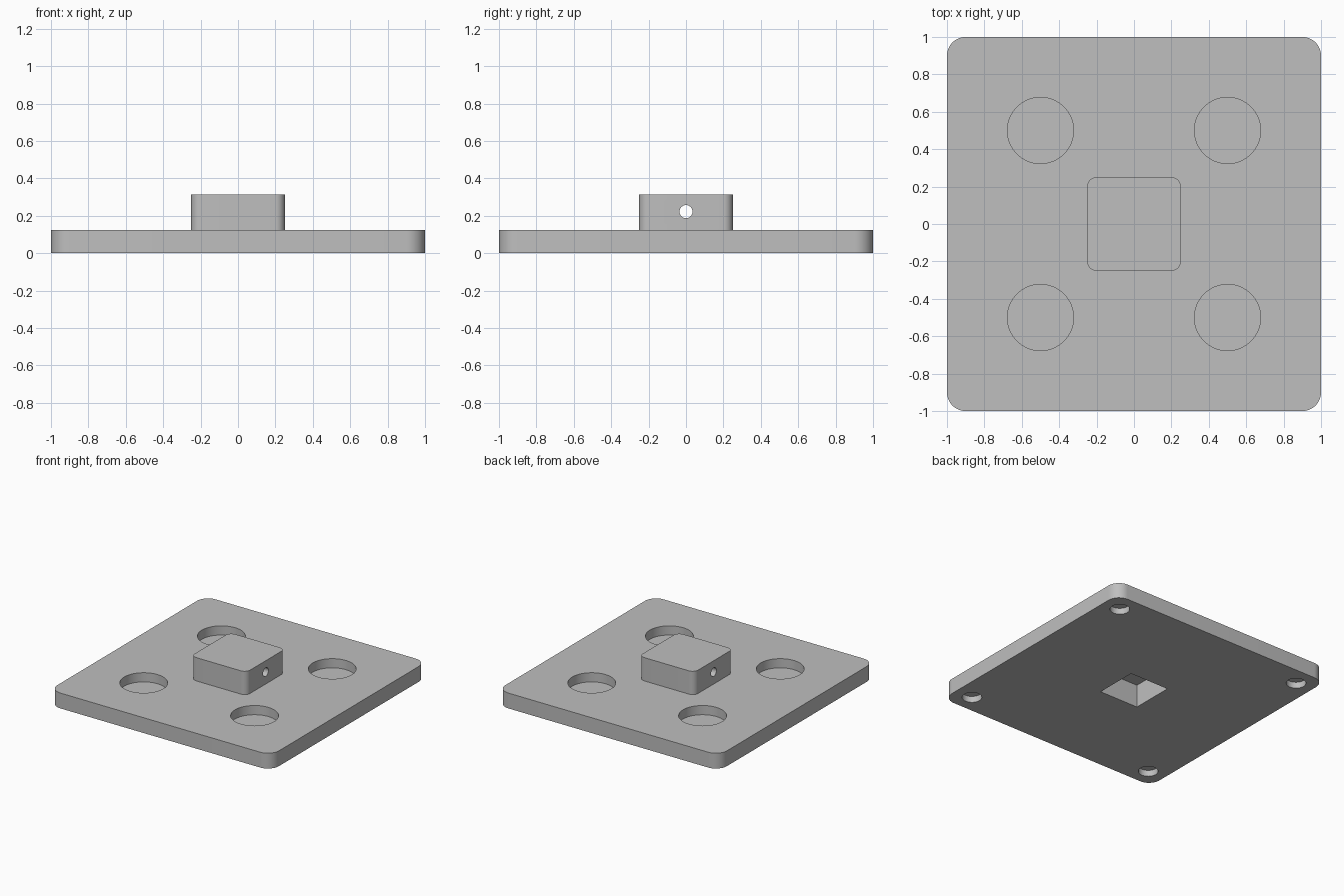
import bpy, bmesh
from math import cos, sin, pi
from mathutils import Matrix

if "Cube" in bpy.data.objects:
    bpy.data.objects.remove(bpy.data.objects["Cube"], do_unlink=True)

grey = bpy.data.materials.new("plain grey")
grey.use_nodes = True
grey.diffuse_color = (0.52, 0.52, 0.52, 1)
grey.node_tree.nodes["Principled BSDF"].inputs["Base Color"].default_value = grey.diffuse_color


def finish(name, bm):
    bmesh.ops.recalc_face_normals(bm, faces=bm.faces)
    mesh = bpy.data.meshes.new(name)
    bm.to_mesh(mesh)
    bm.free()
    mesh.materials.append(grey)
    obj = bpy.data.objects.new(name, mesh)
    bpy.context.collection.objects.link(obj)
    return obj


def rounded_block(name, half, radius, z0, z1, steps=12):
    """Square block with rounded upright edges."""
    bm = bmesh.new()
    ring = []
    for q, (sx, sy) in enumerate([(1, 1), (-1, 1), (-1, -1), (1, -1)]):
        for i in range(steps + 1):
            a = (q + i / steps) * pi / 2
            ring.append(bm.verts.new((sx * (half - radius) + radius * cos(a),
                                      sy * (half - radius) + radius * sin(a), z0)))
    base = bm.faces.new(ring)
    top = bmesh.ops.extrude_face_region(bm, geom=[base])["geom"]
    bmesh.ops.translate(bm, vec=(0, 0, z1 - z0),
                        verts=[v for v in top if isinstance(v, bmesh.types.BMVert)])
    return finish(name, bm)


def cylinders(name, radius, depth, places, sides=64):
    """Cylinders centred on the given matrices, along local z."""
    bm = bmesh.new()
    for place in places:
        bmesh.ops.create_cone(bm, cap_ends=True, segments=sides, radius1=radius,
                              radius2=radius, depth=depth, matrix=place)
    return finish(name, bm)


def four(d, z):
    return [Matrix.Translation((x, y, z)) for x in (-d, d) for y in (-d, d)]


def cut(obj, cutters):
    bpy.ops.object.select_all(action='DESELECT')
    obj.select_set(True)
    bpy.context.view_layer.objects.active = obj
    for cutter in cutters:
        mod = obj.modifiers.new("cut", 'BOOLEAN')
        mod.operation, mod.solver, mod.object = 'DIFFERENCE', 'EXACT', cutter
        bpy.ops.object.modifier_apply(modifier=mod.name)
    bpy.ops.object.shade_smooth_by_angle(angle=pi / 6)


# Base plate and the raised block on it
plate_top = 0.125
plate = rounded_block("base_plate", 1, 0.1, 0, plate_top)
block = rounded_block("centre_block", 0.25, 0.05, plate_top, 0.315)

# Cutters: top recesses, underside corner holes, centre pocket, cross hole
recesses = cylinders("recess_cutter", 0.177, 0.15, four(0.5, plate_top))
corner_holes = cylinders("corner_hole_cutter", 0.073, 0.1, four(0.85, 0))
cross_hole = cylinders("cross_hole_cutter", 0.035, 1,
                       [Matrix.Translation((0, 0, 0.222)) @ Matrix.Rotation(pi / 2, 4, 'Y')], 32)
bm = bmesh.new()
bmesh.ops.create_cube(bm, size=1, matrix=Matrix.Diagonal((0.35, 0.35, 0.37, 1)))
pocket = finish("pocket_cutter", bm)

cut(plate, [recesses, corner_holes, pocket])
cut(block, [pocket, cross_hole])
for cutter in (recesses, corner_holes, pocket, cross_hole):
    bpy.data.objects.remove(cutter, do_unlink=True)
